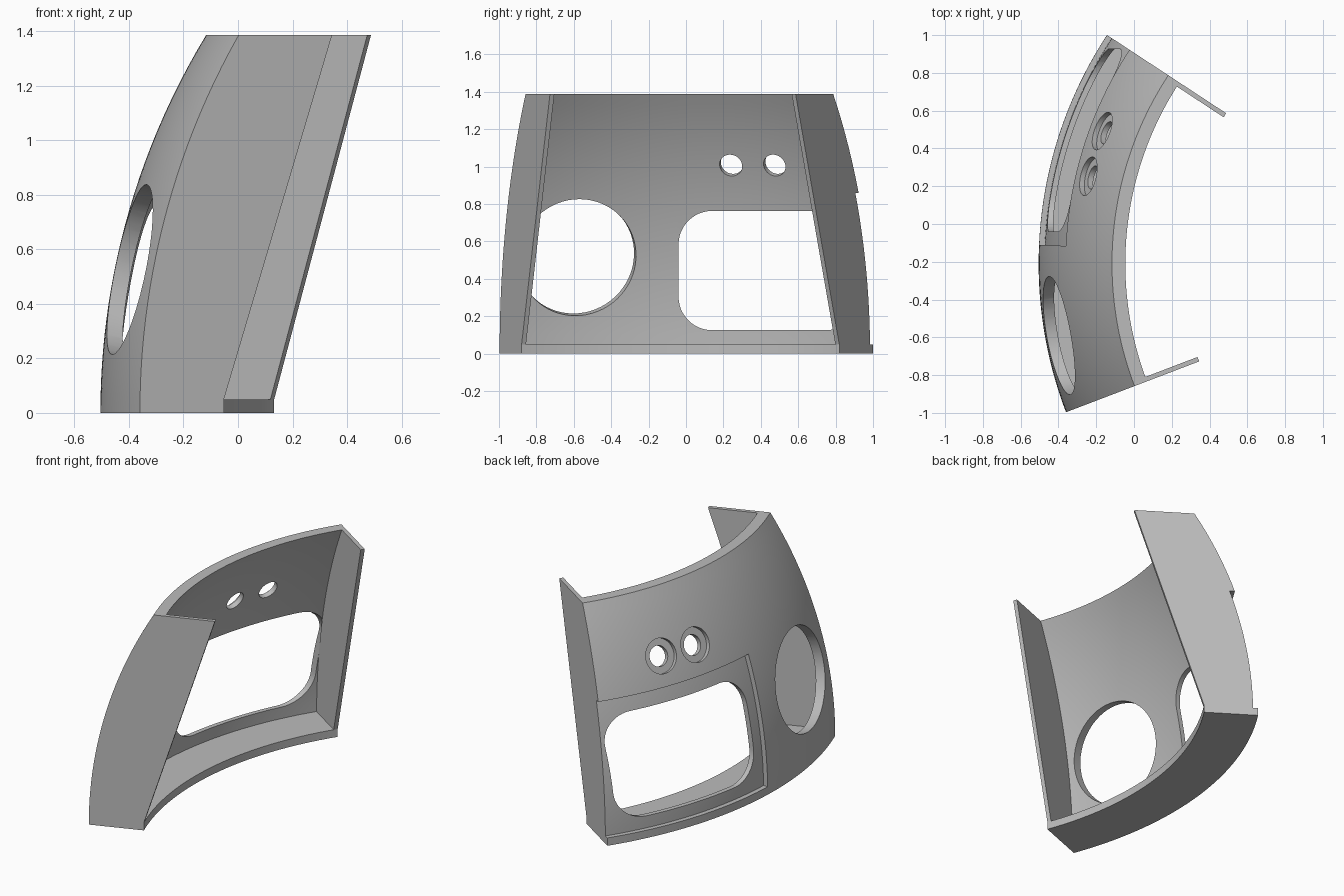
import bpy, bmesh
from math import sin, cos, pi, radians, sqrt
from mathutils import Vector

if "Cube" in bpy.data.objects:
    bpy.data.objects.remove(bpy.data.objects["Cube"], do_unlink=True)

AXIS = Vector((1.70, -0.21, 0))      # vertical axis the wall is swept around
FRONT, BACK = radians(-20.9), radians(33.3)
HEIGHT, LEDGE = 1.387, 0.05
RADIUS, CROWN, WALL = 2.205, 2.67, 0.06

grey = bpy.data.materials.new("plain grey")
grey.use_nodes = True
grey.diffuse_color = (0.5, 0.5, 0.5, 1)
grey.node_tree.nodes["Principled BSDF"].inputs["Base Color"].default_value = (0.5, 0.5, 0.5, 1)


def place(angle, r, z):
    return AXIS + Vector((-r * cos(angle), r * sin(angle), z))


def arc(depth, z0, z1, n=24):
    """Vertical profile of the wall, set in by depth, as (radius, z) points."""
    zs = [z0 + (z1 - z0) * i / n for i in range(n + 1)]
    return [(RADIUS - CROWN + sqrt((CROWN - depth) ** 2 - z * z), z) for z in zs]


def solid(name, rings):
    """Closed solid lofted through equal rings of points."""
    bm = bmesh.new()
    loops = [[bm.verts.new(p) for p in ring] for ring in rings]
    for a, b in zip(loops, loops[1:]):
        for i in range(len(a)):
            j = (i + 1) % len(a)
            bm.faces.new((a[i], a[j], b[j], b[i]))
    bm.faces.new(loops[0][::-1])
    bm.faces.new(loops[-1])
    bmesh.ops.recalc_face_normals(bm, faces=bm.faces)
    mesh = bpy.data.meshes.new(name)
    bm.to_mesh(mesh)
    bm.free()
    mesh.materials.append(grey)
    obj = bpy.data.objects.new(name, mesh)
    bpy.context.collection.objects.link(obj)
    return obj


def sweep(name, profile, a0, a1, n):
    return solid(name, [[place(a0 + (a1 - a0) * k / n, r, z) for r, z in profile]
                        for k in range(n + 1)])


def prism(name, points, offset):
    return solid(name, [points, [p + offset for p in points]])


def select(obj):
    bpy.ops.object.select_all(action='DESELECT')
    obj.select_set(True)
    bpy.context.view_layer.objects.active = obj


def cut(target, cutter):
    cutter.hide_render = True
    mod = target.modifiers.new("cut", 'BOOLEAN')
    mod.operation, mod.solver, mod.object = 'DIFFERENCE', 'EXACT', cutter
    select(target)
    bpy.ops.object.modifier_apply(modifier=mod.name)
    bpy.data.objects.remove(cutter, do_unlink=True)


def bore(angle, z, radius, out, depth):
    """Round cutter along the wall normal, reaching depth below the surface."""
    r = arc(0, z, z, 1)[0][0]
    tilt_s, tilt_c = z / CROWN, sqrt(1 - (z / CROWN) ** 2)
    normal = Vector((-cos(angle) * tilt_c, sin(angle) * tilt_c, tilt_s))
    side = Vector((sin(angle), cos(angle), 0))
    up = normal.cross(side)
    start = place(angle, r, z) + normal * out
    ring = [start + radius * (side * cos(t) + up * sin(t))
            for t in (2 * pi * i / 64 for i in range(64))]
    return prism("bore_cutter", ring, normal * -(out + depth))


# Curved wall with the bottom ledge
ledge_r = 1.875
profile = arc(0, 0, HEIGHT) + arc(WALL, HEIGHT, LEDGE) + [(ledge_r, LEDGE), (ledge_r, 0)]
wall = sweep("curved_wall", profile, FRONT, BACK, 64)

# Shallow recess around the window, open at the back end
pocket = arc(0.03, LEDGE, 0.86) + [(2.5, 0.86), (2.5, LEDGE)]
cut(wall, sweep("recess_cutter", pocket, radians(2.6), radians(38), 42))

# Rounded window, cut straight through sideways
y0, y1, z0, z1, rad = -0.04, 0.927, 0.125, 0.763, 0.18
outline = []
for k, (y, z) in enumerate([(y1 - rad, z1 - rad), (y0 + rad, z1 - rad),
                            (y0 + rad, z0 + rad), (y1 - rad, z0 + rad)]):
    for i in range(13):
        t = (k + i / 12) * pi / 2
        outline.append(Vector((-1, y + rad * cos(t), z + rad * sin(t))))
cut(wall, prism("window_cutter", outline, Vector((1.4, 0, 0))))

# Large round opening, and two small stepped holes
cut(wall, bore(radians(-10.3), 0.53, 0.318, 0.1, 0.2))
for angle in (13.4, 20.6):
    cut(wall, bore(radians(angle), 1.03, 0.105, 0.1, 0.03))
    cut(wall, bore(radians(angle), 1.03, 0.062, 0.1, 0.15))

select(wall)
bpy.ops.object.shade_smooth_by_angle(angle=radians(25))

# Flat end panels with slanted free edges
side_profile = arc(WALL, LEDGE, HEIGHT) + [(1.45, HEIGHT), (ledge_r, LEDGE)]
for name, angle, inward in (("front_panel", FRONT, 1), ("back_panel", BACK, -1)):
    thickness = Vector((sin(angle), cos(angle), 0)) * 0.025 * inward
    prism(name, [place(angle, r, z) for r, z in side_profile], thickness)
